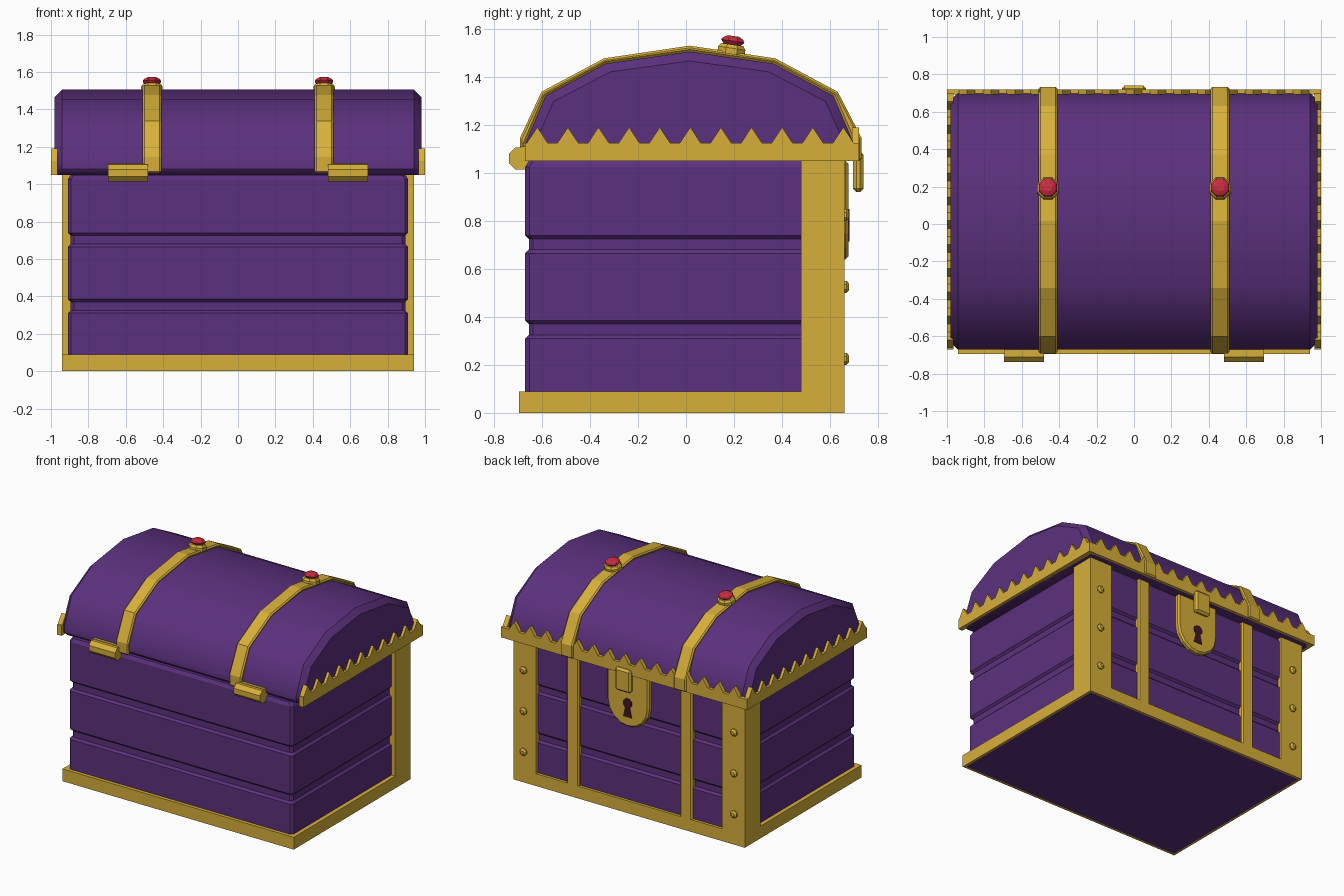
import bpy, bmesh, math
from mathutils import Vector, Matrix

cube = bpy.data.objects.get("Cube")
if cube:
    bpy.data.objects.remove(cube)


def material(name, rgb):
    m = bpy.data.materials.new(name)
    m.use_nodes = True
    m.diffuse_color = (*rgb, 1)
    m.node_tree.nodes["Principled BSDF"].inputs["Base Color"].default_value = (*rgb, 1)
    return m


PURPLE = material("purple wood", (0.105, 0.03, 0.205))
GOLD = material("gold", (0.68, 0.43, 0.042))
RED = material("red gem", (0.58, 0.025, 0.05))
DARK = material("dark keyhole", (0.05, 0.01, 0.022))


def finish(name, bm, mat, bevel=0, smooth=0):
    bmesh.ops.recalc_face_normals(bm, faces=bm.faces)
    me = bpy.data.meshes.new(name)
    bm.to_mesh(me)
    bm.free()
    me.materials.append(mat)
    ob = bpy.data.objects.new(name, me)
    bpy.context.collection.objects.link(ob)
    if bevel:
        mod = ob.modifiers.new("edge", "BEVEL")
        mod.width, mod.segments, mod.limit_method = bevel, 1, "ANGLE"
        mod.angle_limit = math.radians(50)
    if smooth:
        bpy.ops.object.select_all(action="DESELECT")
        ob.select_set(True)
        bpy.context.view_layer.objects.active = ob
        bpy.ops.object.shade_smooth_by_angle(angle=math.radians(smooth))
    return ob


def loft(name, rings, mat, **kw):
    """Skin a list of equal-sized point rings and cap both ends."""
    bm = bmesh.new()
    vs = [[bm.verts.new(p) for p in r] for r in rings]
    n = len(vs[0])
    for a, b in zip(vs, vs[1:]):
        for i in range(n):
            j = (i + 1) % n
            bm.faces.new((a[i], a[j], b[j], b[i]))
    bm.faces.new(vs[0])
    bm.faces.new(vs[-1])
    return finish(name, bm, mat, **kw)


def prism(name, pts, axis, lo, hi, mat, **kw):
    """Extrude a flat outline along an axis."""
    place = {"x": lambda p, t: (t, p[0], p[1]),
             "y": lambda p, t: (p[0], t, p[1]),
             "z": lambda p, t: (p[0], p[1], t)}[axis]
    return loft(name, [[place(p, t) for p in pts] for t in (lo, hi)], mat, **kw)


def box(name, x, y, z, mat, **kw):
    pts = [(x[0], y[0]), (x[1], y[0]), (x[1], y[1]), (x[0], y[1])]
    return prism(name, pts, "z", z[0], z[1], mat, **kw)


def circle(cx, cy, r, n, start=0.0, sweep=2 * math.pi, closed=True):
    steps = n if closed else n - 1
    return [(cx + r * math.cos(start + sweep * i / steps),
             cy + r * math.sin(start + sweep * i / steps)) for i in range(n)]


def turned(name, profile, matrix, mat, n=8):
    """Faceted round part from (radius, height) pairs."""
    rings = [[matrix @ Vector((x, y, h)) for x, y in circle(0, 0, r, n, math.pi / n)]
             for r, h in profile]
    return loft(name, rings, mat)


# Base frame with a purple underside
base = box("base_frame", (-0.94, 0.94), (-0.695, 0.66), (0, 0.09), GOLD)
base.data.materials.append(PURPLE)
bm = bmesh.new()
bm.from_mesh(base.data)
under = [f for f in bm.faces if f.normal.z < -0.9]
bmesh.ops.inset_region(bm, faces=under, thickness=0.025)
for f in under:
    f.material_index = 1
bm.to_mesh(base.data)
bm.free()


# Planked body with two recessed grooves
def body_ring(z, inset):
    x, y0, y1, c = 0.91 - inset, -0.67 + inset, 0.64 - inset, 0.018
    return [(-x + c, y0, z), (x - c, y0, z), (x, y0 + c, z), (x, y1 - c, z),
            (x - c, y1, z), (-x + c, y1, z), (-x, y1 - c, z), (-x, y0 + c, z)]


levels = [(0.08, 0)]
for low, high in ((0.31, 0.385), (0.665, 0.74)):
    levels += [(low, 0), (low + 0.015, 0.015), (high - 0.015, 0.015), (high, 0)]
levels += [(1.025, 0), (1.05, 0.015)]
loft("plank_body", [body_ring(z, i) for z, i in levels], PURPLE)

# Corner posts, body straps and rivets
for s, side in ((1, "left"), (-1, "right")):
    post = [(0.89, 0.48), (0.94, 0.48), (0.94, 0.66), (0.755, 0.66), (0.755, 0.62), (0.89, 0.62)]
    prism(f"{side}_corner_post", [(s * x, y) for x, y in post], "z", 0.09, 1.05, GOLD)
    box(f"{side}_body_strap", (s * 0.46 - 0.05, s * 0.46 + 0.05), (0.61, 0.66),
        (0.08, 1.05), GOLD, bevel=0.01)
    for k in range(3):
        m = Matrix.Translation((s * 0.855, 0.655, 0.225 + 0.3 * k)) @ Matrix.Rotation(-math.pi / 2, 4, "X")
        turned(f"{side}_rivet_{k + 1}", [(0.027, 0), (0.027, 0.014), (0.014, 0.025)], m, GOLD)

# Domed lid with chamfered ends
arc = [(-0.67, 1.12), (-0.585, 1.32), (-0.335, 1.455), (0.015, 1.505),
       (0.365, 1.455), (0.615, 1.32), (0.7, 1.12)]
outline = [(-0.635, 1.05), (-0.67, 1.08)] + arc + [(0.7, 1.05)]


def lid_ring(x, ky, kz):
    return [(x, 0.015 + (y - 0.015) * ky, 1.05 + (z - 1.05) * kz) for y, z in outline]


loft("lid", [lid_ring(-0.98, 0.945, 0.915), lid_ring(-0.942, 1, 1),
             lid_ring(0.942, 1, 1), lid_ring(0.98, 0.945, 0.915)], PURPLE, smooth=42)

# Lid straps with gems
strap_out = [(-0.69, 1.06), (-0.692, 1.145), (-0.602, 1.338), (-0.342, 1.477), (0.015, 1.53),
             (0.372, 1.477), (0.632, 1.338), (0.732, 1.145), (0.732, 1.05)]
strap_in = [(-0.66, 1.06)] + arc + [(0.69, 1.05)]
for s, side in ((1, "left"), (-1, "right")):
    prism(f"{side}_lid_strap", strap_out + strap_in[::-1], "x",
          s * 0.46 - 0.05, s * 0.46 + 0.05, GOLD, bevel=0.009)
    m = Matrix.Translation((s * 0.46, 0.187, 1.495)) @ Matrix.Rotation(math.radians(-8.5), 4, "X")
    turned(f"{side}_gem_setting", [(0.062, 0), (0.062, 0.025), (0.05, 0.04)], m, GOLD)
    turned(f"{side}_gem", [(0.035, 0.035), (0.053, 0.055), (0.045, 0.066), (0.025, 0.076)], m, RED)


# Toothed rim on three sides
def teeth_outline(lo, hi, centres):
    pts = [(lo, 1.05), (hi, 1.05), (hi, 1.125)]
    for c in reversed(centres):
        pts += [(c + 0.043, 1.125), (c, 1.19), (c - 0.043, 1.125)]
    return pts + [(lo, 1.125)]


pitch = 0.1275
side_teeth = teeth_outline(-0.67, 0.72, [0.018 + pitch * k for k in range(-5, 6)])
back_teeth = teeth_outline(-1.0, 1.0, [pitch * k for k in range(-7, 8)])
for s, side in ((1, "left"), (-1, "right")):
    prism(f"{side}_toothed_rim", side_teeth, "x", s * 0.965, s * 1.0, GOLD)
prism("lock_side_toothed_rim", back_teeth, "y", 0.692, 0.72, GOLD)

# Hinges
for s, side in ((1, "left"), (-1, "right")):
    x0, x1 = sorted((s * 0.482, s * 0.695))
    prism(f"{side}_hinge_barrel", circle(-0.692, 1.06, 0.05, 8, math.pi / 8), "x", x0, x1, GOLD)
    box(f"{side}_hinge_leaf", (x0, x1), (-0.69, -0.65), (1.03, 1.11), GOLD)

# Lock plate, keyhole and hasp
plate = [(0.17, 1.05), (-0.17, 1.05)] + circle(0, 0.81, 0.17, 9, math.pi, math.pi, False)
prism("lock_plate", plate, "y", 0.63, 0.677, GOLD, bevel=0.012)
keyhole = circle(0, 0.815, 0.038, 8, -math.pi / 3, 5 * math.pi / 3, False)
prism("keyhole", keyhole + [(-0.035, 0.715), (0.035, 0.715)], "y", 0.676, 0.682, DARK)
box("hasp", (-0.065, 0.065), (0.695, 0.74), (0.92, 1.09), GOLD, bevel=0.015)
